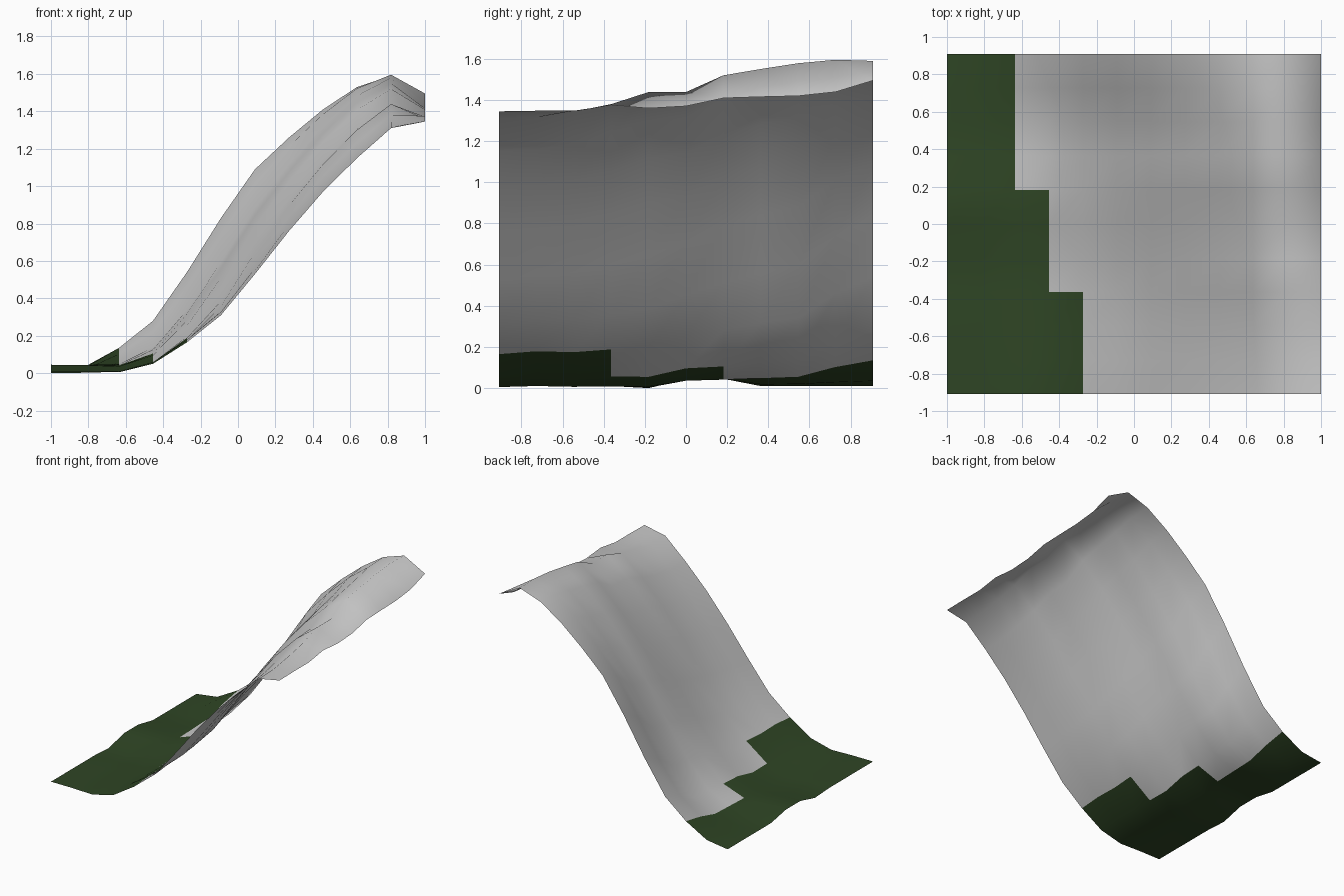
import bpy, bmesh

if "Cube" in bpy.data.objects:
    bpy.data.objects.remove(bpy.data.objects["Cube"])

NX, NY = 12, 11
STEP = 2 / 11

# Slope profiles along x at the front edge and the back edge
front = [.01, .01, .005, .05, .165, .31, .53, .76, .97, 1.15, 1.31, 1.345]
back = [.01, .035, .135, .28, .54, .83, 1.09, 1.26, 1.41, 1.53, 1.59, 1.495]
# How the front profile turns into the back one along y: foot, crest, far edge
foot = [0, .04, .01, .03, .02, .2, .24, .33, .38, .75, 1]
crest = [0, .02, .12, .25, .46, .46, .75, .86, .96, 1.02, 1]
rim = [0, .02, .02, .2, .1, .17, .43, .47, .5, .63, 1]
# Gentle bumps of the flat ground
bump = [0, 0, 0, 0, -.01, .035, .035, 0, 0, 0, 0]


def height(i, j):
    if i == NX - 1:
        t = rim[j]
    else:
        k = min(max((i - 3) / 7, 0), 1)
        t = foot[j] * (1 - k) + crest[j] * k
    z = front[i] + (back[i] - front[i]) * t
    if i < 2:
        z += bump[j] * (1 - .2 * i)
    if i == 2 and j in (5, 6):
        z += .005
    return max(z, 0)


def grass_cells(j):
    """Number of grass cells in row j, counted from the left."""
    return 4 if j < 3 else 3 if j < 6 else 2


def patch(name, wanted):
    bm = bmesh.new()
    verts = {}

    def vert(i, j):
        if (i, j) not in verts:
            verts[i, j] = bm.verts.new((-1 + i * STEP, (j - 5) * STEP, height(i, j)))
        return verts[i, j]

    for j in range(NY - 1):
        for i in range(NX - 1):
            if wanted(i, j):
                bm.faces.new([vert(i, j), vert(i + 1, j),
                              vert(i + 1, j + 1), vert(i, j + 1)]).smooth = True
    mesh = bpy.data.meshes.new(name)
    bm.to_mesh(mesh)
    bm.free()
    ob = bpy.data.objects.new(name, mesh)
    bpy.context.collection.objects.link(ob)
    return ob


# Rock slope and the grass at its foot
patch("rock_slope", lambda i, j: i >= grass_cells(j))
grass = patch("grass_ground", lambda i, j: i < grass_cells(j))
green = bpy.data.materials.new("grass_green")
green.diffuse_color = (.028, .06, .018, 1)
green.use_nodes = True
green.node_tree.nodes["Principled BSDF"].inputs["Base Color"].default_value = green.diffuse_color
grass.data.materials.append(green)
